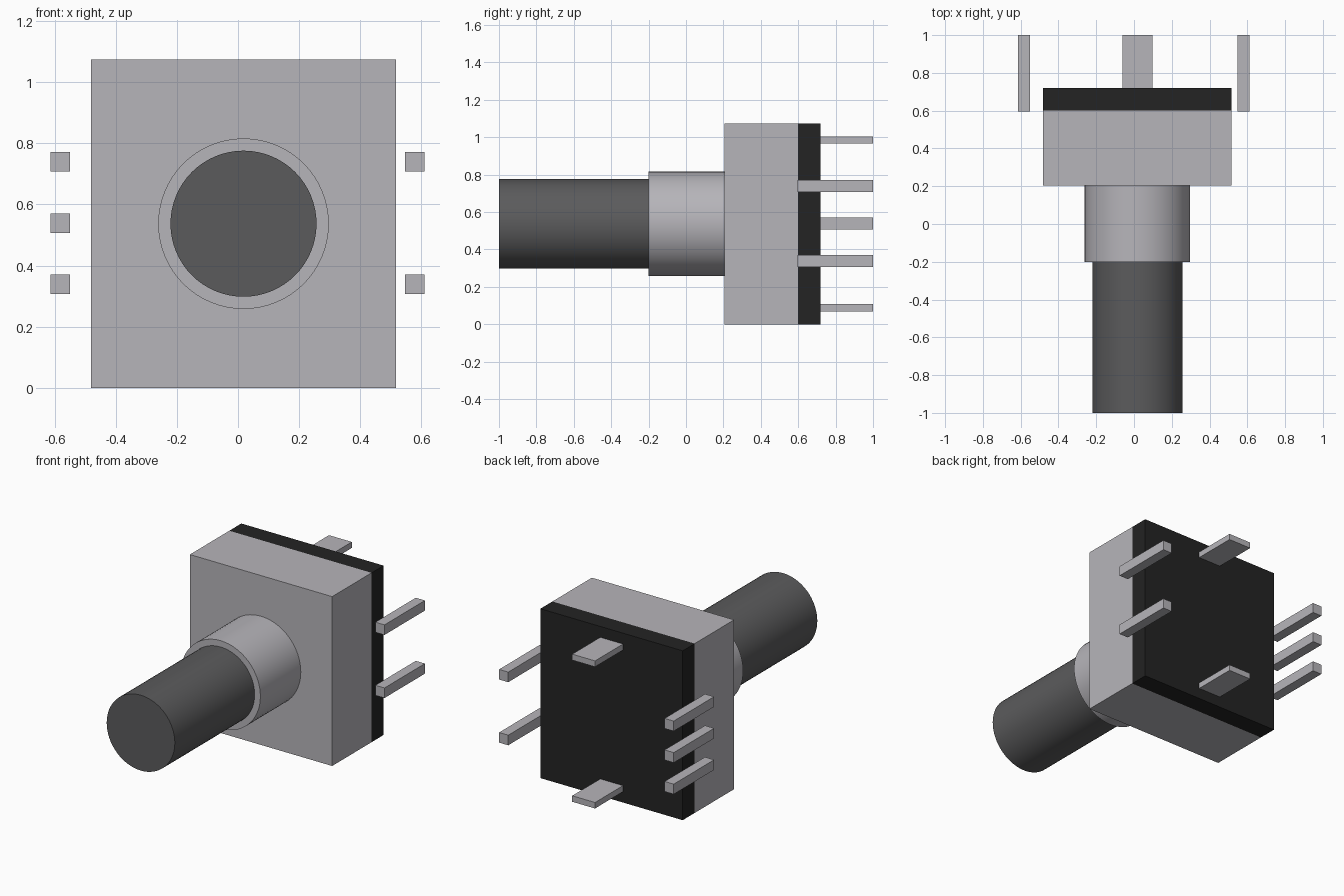
import bpy
import math
from mathutils import Vector

cube = bpy.data.objects.get("Cube")
if cube:
    bpy.data.objects.remove(cube, do_unlink=True)


def material(name, rgb):
    mat = bpy.data.materials.new(name)
    mat.use_nodes = True
    color = (*rgb, 1.0)
    mat.diffuse_color = color
    mat.node_tree.nodes["Principled BSDF"].inputs["Base Color"].default_value = color
    return mat


METAL = material("light grey metal", (0.47, 0.46, 0.49))
SHAFT = material("dark grey shaft", (0.105, 0.105, 0.108))
PLASTIC = material("black plastic", (0.017, 0.017, 0.017))


def box(name, low, high, mat):
    low, high = Vector(low), Vector(high)
    bpy.ops.mesh.primitive_cube_add(size=1, location=(low + high) / 2)
    obj = bpy.context.object
    obj.name = name
    obj.scale = high - low
    bpy.ops.object.transform_apply(location=False, rotation=False, scale=True)
    obj.data.materials.append(mat)


def rod(name, radius, y0, y1, mat):
    bpy.ops.mesh.primitive_cylinder_add(
        vertices=64, radius=radius, depth=y1 - y0,
        location=(CX, (y0 + y1) / 2, CZ), rotation=(math.pi / 2, 0, 0))
    bpy.context.object.name = name
    bpy.context.object.data.materials.append(mat)
    bpy.ops.object.shade_smooth_by_angle(angle=math.radians(30))


# Shared axis of the shaft and housing
CX, CZ = 0.018, 0.537
HALF_W = 0.499

# Housing and back plate
box("housing", (CX - HALF_W, 0.205, 0), (CX + HALF_W, 0.6, 2 * CZ), METAL)
box("back_plate", (CX - HALF_W, 0.6, 0), (CX + HALF_W, 0.72, 2 * CZ), PLASTIC)

# Bushing and rotating shaft
rod("bushing", 0.279, -0.2, 0.205, METAL)
rod("shaft", 0.239, -1.0, -0.2, SHAFT)

# Square contact pins: three on the right side, two on the left
PIN = 0.032
for side, x, heights in (("right", -0.582, (0.339, 0.539, 0.739)),
                         ("left", 0.579, (0.339, 0.739))):
    for i, z in enumerate(heights):
        box(f"{side}_pin_{i + 1}", (x - PIN, 0.595, z - PIN), (x + PIN, 1.0, z + PIN), METAL)

# Flat mounting tabs on the back
for name, z in (("lower_tab", 0.088), ("upper_tab", 0.986)):
    box(name, (CX - 0.08, 0.72, z - 0.019), (CX + 0.08, 1.0, z + 0.019), METAL)
